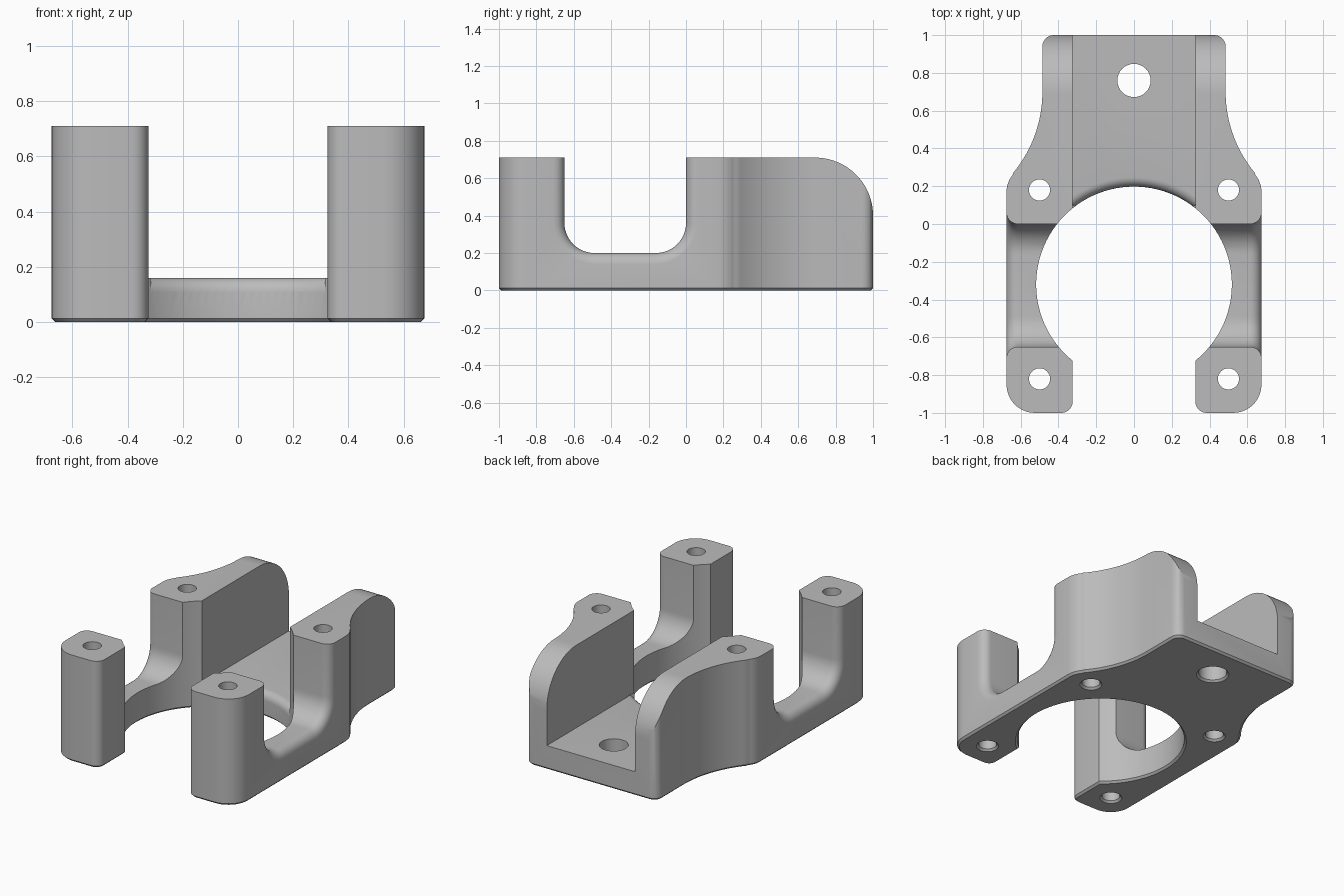
import bpy, bmesh, math
from mathutils import Vector

if "Cube" in bpy.data.objects:
    bpy.data.objects.remove(bpy.data.objects["Cube"])

H = 0.71            # post height
FLOOR = 0.16        # rear floor height
CY, CR = -0.32, 0.518   # round opening
WALL = 0.325        # inner face of walls and posts
SIDE = 0.675        # outer face

grey = bpy.data.materials.new("light grey")
grey.diffuse_color = (0.5, 0.5, 0.5, 1)
grey.use_nodes = True
grey.node_tree.nodes["Principled BSDF"].inputs["Base Color"].default_value = grey.diffuse_color


def arc(cx, cy, r, a0, a1, n=10):
    return [(cx + r * math.cos(math.radians(a0 + (a1 - a0) * i / n)),
             cy + r * math.sin(math.radians(a0 + (a1 - a0) * i / n))) for i in range(n + 1)]


def loft(name, rings, closed=False):
    """Skin a list of equal rings; cap the ends, or join them if closed."""
    bm = bmesh.new()
    vs = [[bm.verts.new(p) for p in ring] for ring in rings]
    n = len(rings[0])
    pairs = list(zip(vs, vs[1:])) + ([(vs[-1], vs[0])] if closed else [])
    for a, b in pairs:
        for i in range(n):
            j = (i + 1) % n
            bm.faces.new((a[i], a[j], b[j], b[i]))
    if not closed:
        bm.faces.new(vs[0])
        bm.faces.new(vs[-1])
    bmesh.ops.recalc_face_normals(bm, faces=bm.faces[:])
    me = bpy.data.meshes.new(name)
    bm.to_mesh(me)
    bm.free()
    ob = bpy.data.objects.new(name, me)
    bpy.context.collection.objects.link(ob)
    return ob


# Plan outline: right half, mirrored, then the round opening
half = (arc(WALL + 0.06, -0.94, 0.06, 180, 270, 6)
        + arc(SIDE - 0.15, -0.85, 0.15, 270, 360, 10)
        + arc(SIDE - 0.14, 0.17, 0.14, 0, 39.6, 8)
        + arc(1.159, 0.70, 0.674, 219.6, 180, 16)
        + arc(0.425, 0.94, 0.06, 0, 90, 6))
a = math.degrees(math.acos(WALL / CR))
opening = arc(0, CY, CR, 180 + a, -a, 80)
outline = half + [(-x, y) for x, y in reversed(half)] + opening

body = loft("bracket_body", [[(x, y, z) for x, y in outline] for z in (0, H)])
body.data.materials.append(grey)

# Small chamfer round the underside
bm = bmesh.new()
bm.from_mesh(body.data)
low = [e for e in bm.edges if all(v.co.z < 1e-5 for v in e.verts)]
bmesh.ops.bevel(bm, geom=low, offset=0.013, segments=1, affect='EDGES')
bm.to_mesh(body.data)
bm.free()

cutters = []

# Channel between the rear walls
rect = [(-WALL, -0.4), (WALL, -0.4), (WALL, 1.3), (-WALL, 1.3)]
cutters.append(loft("channel_cutter", [[(x, y, z) for x, y in rect] for z in (FLOOR, 1)]))

# Rounded rear ends of the walls
curve = arc(0.69, 0.40, 0.31, 90, 0, 20) + [(1.3, 0.40), (1.3, 0.9), (0.69, 0.9)]
cutters.append(loft("wall_end_cutter", [[(x, y, z) for y, z in curve] for x in (-1, 1)]))


def notch(d):
    """Side notch profile in y, z, grown outward by d."""
    r = 0.16 + d
    return ([(-0.65 - d, 1)] + arc(-0.49, 0.36, r, 180, 270, 12)
            + arc(-0.16, 0.36, r, 270, 360, 12) + [(d, 1)])


# Side notches, flaring to round the outer edges
R = 0.06
steps = [(0.2, 0)]
for i in range(9):
    t = math.radians(85 * i / 8)
    steps.append((SIDE - R + R * math.sin(t), R - R * math.cos(t)))
steps += [(SIDE + 0.0005, R), (0.8, R)]
for side, s in (("right", 1), ("left", -1)):
    cutters.append(loft(side + "_notch_cutter",
                        [[(s * x, y, z) for y, z in notch(d)] for x, d in steps]))

# Rounded floor edge along the opening
f = 0.05
sec = [(CR - 0.06, FLOOR - f), (CR, FLOOR - f)]
sec += [(CR + f - f * math.cos(math.radians(t)), FLOOR - f + f * math.sin(math.radians(t)))
        for t in range(15, 91, 15)]
sec += [(CR + f, FLOOR + 0.004), (CR - 0.06, FLOOR + 0.004)]
rings = []
for i in range(25):
    t = math.radians(-37.5 + 75 * i / 24)
    rings.append([(r * math.sin(t), CY + r * math.cos(t), z) for r, z in sec])
cutters.append(loft("floor_edge_cutter", rings))

# Screw holes with a chamfer underneath
holes = [(0, 0.76, 0.088)] + [(x, y, 0.056) for x in (-0.5, 0.5) for y in (0.18, -0.82)]
for x, y, r in holes:
    prof = [(r + 0.023, -0.01), (r, 0.013), (r, 1)]
    cutters.append(loft("hole_cutter", [[(px, py, z) for px, py in arc(x, y, q, 0, 348.75, 31)]
                                        for q, z in prof]))

# Apply the cuts
bpy.context.view_layer.objects.active = body
for c in cutters:
    c.hide_render = True
    m = body.modifiers.new("cut", 'BOOLEAN')
    m.operation, m.solver, m.object = 'DIFFERENCE', 'EXACT', c
    bpy.ops.object.modifier_apply(modifier=m.name)
for c in cutters:
    bpy.data.objects.remove(c)

body.select_set(True)
bpy.ops.object.shade_smooth_by_angle(angle=math.radians(30))
